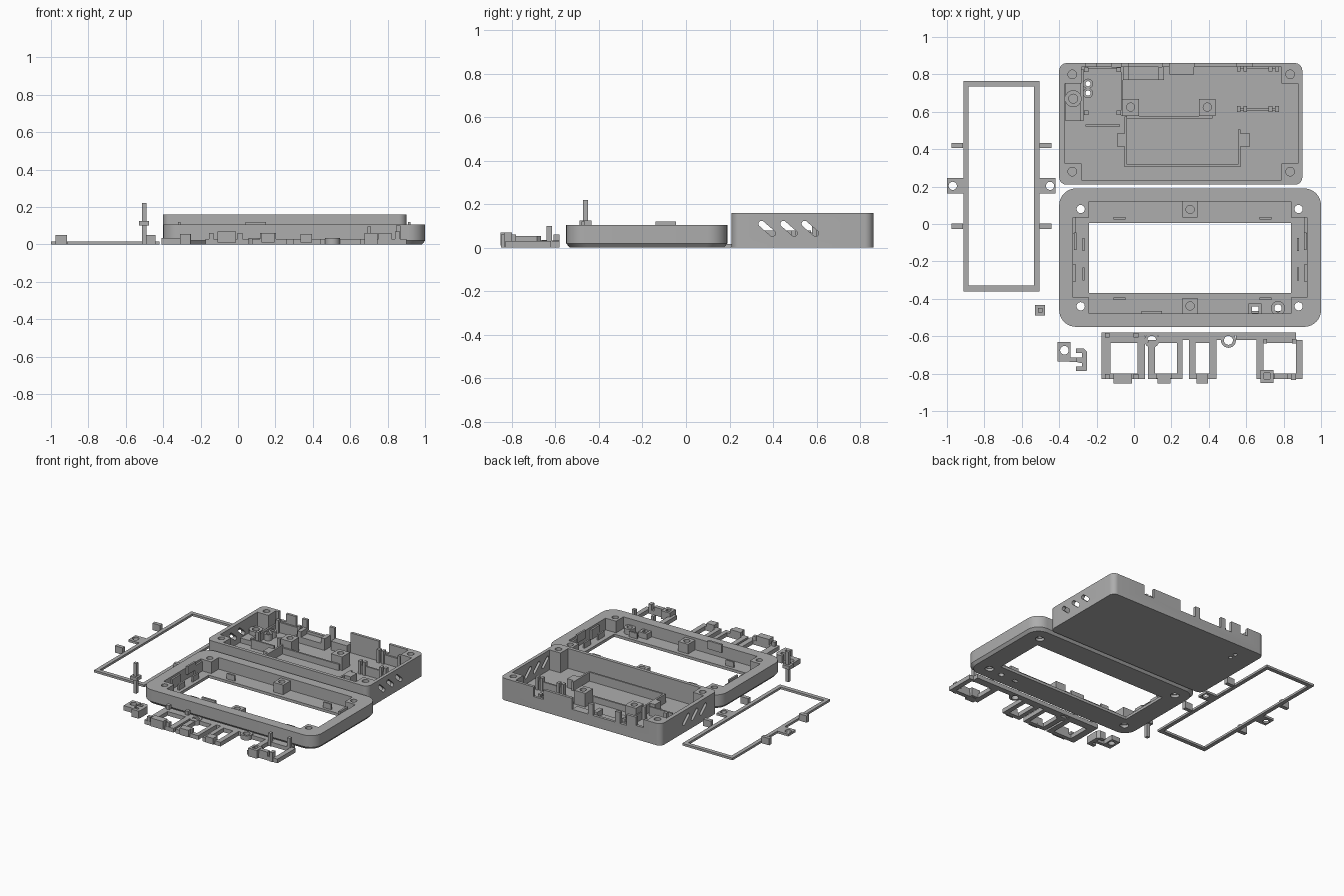
import bpy, bmesh, math
from mathutils import Matrix

mat = bpy.data.materials.new("plain grey")
mat.diffuse_color = (0.42, 0.42, 0.42, 1)


def finish(name, bm):
    bmesh.ops.remove_doubles(bm, verts=bm.verts, dist=1e-5)
    bmesh.ops.recalc_face_normals(bm, faces=bm.faces)
    me = bpy.data.meshes.new(name)
    bm.to_mesh(me)
    bm.free()
    me.materials.clear()
    me.materials.append(mat)
    ob = bpy.data.objects.new(name, me)
    bpy.context.collection.objects.link(ob)
    return ob


def rect(x0, x1, y0, y1, r=0.0):
    if r == 0:
        return [(x0, y0), (x1, y0), (x1, y1), (x0, y1)]
    pts = []
    for i, (cx, cy) in enumerate([(x1 - r, y1 - r), (x0 + r, y1 - r), (x0 + r, y0 + r), (x1 - r, y0 + r)]):
        for k in range(9):
            a = math.pi / 2 * (i + k / 8)
            pts.append((cx + r * math.cos(a), cy + r * math.sin(a)))
    return pts


def circle(x, y, r, n=24):
    return [(x + r * math.cos(2 * math.pi * k / n), y + r * math.sin(2 * math.pi * k / n)) for k in range(n)]


def notched(x0, x1, y0, y1, n):
    # rectangle with square bites at its corners, leaving screw posts
    return [(x0 + n, y0), (x1 - n, y0), (x1 - n, y0 + n), (x1, y0 + n), (x1, y1 - n), (x1 - n, y1 - n),
            (x1 - n, y1), (x0 + n, y1), (x0 + n, y1 - n), (x0, y1 - n), (x0, y0 + n), (x0 + n, y0 + n)]


def plate(name, outlines, z0, z1, matrix=None):
    # extruded flat profile; inner outlines become holes
    cu = bpy.data.curves.new(name, 'CURVE')
    cu.dimensions, cu.fill_mode, cu.extrude = '2D', 'BOTH', (z1 - z0) / 2
    for pts in outlines:
        s = cu.splines.new('POLY')
        s.points.add(len(pts) - 1)
        for p, (x, y) in zip(s.points, pts):
            p.co = (x, y, 0, 1)
        s.use_cyclic_u = True
    tmp = bpy.data.objects.new(name + "_profile", cu)
    bpy.context.collection.objects.link(tmp)
    dg = bpy.context.evaluated_depsgraph_get()
    me = bpy.data.meshes.new_from_object(tmp.evaluated_get(dg))
    bm = bmesh.new()
    bm.from_mesh(me)
    bpy.data.objects.remove(tmp)
    bmesh.ops.translate(bm, verts=bm.verts, vec=(0, 0, (z0 + z1) / 2))
    if matrix:
        bmesh.ops.transform(bm, matrix=matrix, verts=bm.verts)
    return finish(name, bm)


def boxes(name, items):
    bm = bmesh.new()
    for x0, x1, y0, y1, z0, z1 in items:
        m = Matrix.Translation(((x0 + x1) / 2, (y0 + y1) / 2, (z0 + z1) / 2)) @ \
            Matrix.Diagonal((x1 - x0, y1 - y0, z1 - z0, 1))
        bmesh.ops.create_cube(bm, size=1, matrix=m)
    me_ob = finish(name, bm)
    return me_ob


def cut(ob, cutter):
    m = ob.modifiers.new("cut", 'BOOLEAN')
    m.operation, m.solver, m.object = 'DIFFERENCE', 'EXACT', cutter
    bpy.context.view_layer.objects.active = ob
    bpy.ops.object.modifier_apply(modifier=m.name)
    bpy.data.objects.remove(cutter)


# ---- rear case: floor, walls with screw posts, vents and port notches
F = 0.015
shell = rect(-0.4, 0.9, 0.21, 0.86, 0.04)
plate("case_floor", [shell] + [circle(-0.246, y, 0.014, 16) for y in (0.70, 0.75)], 0, F)
wall = plate("case_wall", [shell, notched(-0.37, 0.876, 0.235, 0.84, 0.088)] +
             [circle(x, y, 0.023) for x in (-0.33, 0.835) for y in (0.28, 0.80)], F, 0.16)
to_yz = Matrix(((0, 0, 1, 0), (1, 0, 0, 0), (0, 1, 0, 0), (0, 0, 0, 1)))
for y in (0.372, 0.472, 0.570):
    m = to_yz @ Matrix.Translation((y, 0.088, 0)) @ Matrix.Rotation(math.radians(-41), 4, 'Z')
    cut(wall, plate("vent_cutter", [rect(-0.047, 0.047, -0.014, 0.014, 0.0139)], -0.6, 1.1, m))
cut(wall, boxes("port_cutter", [(a, b, 0.83, 0.9, z, 0.2) for a, b, z in (
    (0.55, 0.63, 0.09), (0.19, 0.32, 0.08), (-0.03, 0.15, 0.08), (-0.12, -0.07, 0.08), (-0.26, -0.2, 0.1))]))

# ---- parts standing on the case floor
boxes("battery_tray", [(-0.05, -0.037, 0.31, 0.575, F, 0.08), (-0.05, 0.57, 0.305, 0.318, F, 0.08),
                       (0.557, 0.57, 0.31, 0.505, F, 0.08), (-0.04, 0.42, 0.565, 0.578, F, 0.06),
                       (-0.09, -0.05, 0.415, 0.485, F, 0.08), (0.57, 0.62, 0.415, 0.485, F, 0.08)])
for x in (-0.018, 0.392):
    plate("board_boss", [rect(x - 0.045, x + 0.045, 0.578, 0.668), circle(x, 0.625, 0.022)], F, 0.115)
boxes("card_posts", [(x - 0.012, x + 0.012, y - 0.012, y + 0.012, F, 0.11)
                     for x in (-0.255, -0.082) for y in (0.595, 0.825)] +
      [(-0.26, -0.075, 0.52, 0.532, F, 0.08), (-0.285, -0.27, 0.55, 0.83, F, 0.07),
       (-0.07, -0.06, 0.58, 0.84, F, 0.07), (-0.25, -0.07, 0.828, 0.84, F, 0.09)])
boxes("sensor_holders", [(0.55, 0.77, y, y + 0.012, F, 0.08) for y in (0.608, 0.828)] +
      [(x - 0.01, x + 0.01, y, y + 0.03, F, 0.11) for x in (0.56, 0.595, 0.73, 0.765) for y in (0.6, 0.815)])
boxes("port_blocks", [(-0.055, 0.16, 0.77, 0.84, F, 0.06), (-0.06, -0.03, 0.77, 0.84, F, 0.1),
                      (0.13, 0.16, 0.77, 0.84, F, 0.1), (0.19, 0.32, 0.80, 0.85, F, 0.08)])
boxes("side_block", [(-0.365, -0.285, 0.55, 0.75, F, 0.05)])
plate("side_boss", [circle(-0.325, 0.67, 0.045), circle(-0.325, 0.67, 0.024)], 0.05, 0.08)
for y in (0.70, 0.75):
    plate("button_tube", [circle(-0.246, y, 0.027), circle(-0.246, y, 0.014, 16)], F, 0.06)

# ---- front bezel: chamfered face plate and hollow rim
outer = rect(-0.4, 1.0, -0.55, 0.19, 0.09)
window = rect(-0.24, 0.84, -0.37, 0.005)
screws = [(x, y) for x in (-0.285, 0.88) for y in (-0.44, 0.08)]
face = plate("bezel_face", [outer, window, rect(0.63, 0.665, -0.475, -0.44), circle(0.77, -0.45, 0.02)] +
             [circle(x, y, 0.03) for x, y in screws], 0, 0.02)
for v in face.data.vertices:
    dx, dy = v.co.x - 0.3, v.co.y + 0.18
    if v.co.z < 0.001 and min(0.7 - abs(dx), 0.37 - abs(dy)) < 0.035:
        v.co.x, v.co.y = 0.3 + dx * (1 - 0.016 / 0.7), -0.18 + dy * (1 - 0.016 / 0.37)
plate("bezel_rim", [outer, notched(-0.325, 0.925, -0.478, 0.12, 0.085)] +
      [circle(x, y, 0.022) for x, y in screws], 0.02, 0.105)

# ---- bezel details
for y in (0.078, -0.438):
    plate("bezel_boss", [rect(0.26, 0.34, y - 0.042, y + 0.042), circle(0.3, y, 0.022)], 0.02, 0.09)
ribs = [(x, x + 0.065, y, y + 0.012, 0.02, 0.06) for x in (-0.11, 0.67) for y in (0.025, -0.405)]
ribs += [(x - 0.006, x + 0.006, y, y + 0.07, 0.02, 0.06) for x in (-0.27, 0.877) for y in (-0.145, -0.302)]
ribs += [(x, x + 0.013, y, y + 0.095, 0.02, 0.09) for x in (-0.325, 0.912) for y in (-0.31, -0.05)]
boxes("bezel_ribs", ribs)
boxes("bezel_snaps", [(0.04, 0.15, -0.48, -0.465, 0.06, 0.12)] +
      [(x, x + 0.014, -0.14, -0.045, 0.06, 0.12) for x in (-0.322, 0.908)])
plate("square_guide", [rect(0.612, 0.683, -0.495, -0.425), rect(0.63, 0.665, -0.475, -0.44)], 0.02, 0.06)
plate("round_guide", [circle(0.77, -0.45, 0.038), circle(0.77, -0.45, 0.02)], 0.02, 0.06)

# ---- screen retaining frame
plate("screen_frame", [rect(-0.912, -0.506, -0.36, 0.765), rect(-0.884, -0.534, -0.33, 0.736)], 0, 0.016)
for x0, x1, cx in ((-1.0, -0.912, -0.969), (-0.506, -0.42, -0.449)):
    plate("frame_ear", [rect(x0, x1, 0.162, 0.247), circle(cx, 0.204, 0.022)], 0, 0.016)
boxes("frame_tabs", [(x, x + 0.062, y - 0.014, y + 0.014, 0, 0.05)
                     for x in (-0.976, -0.504) for y in (0.42, -0.012)])

# ---- plunger pin
boxes("plunger", [(-0.514, -0.49, -0.474, -0.45, 0, 0.22), (-0.53, -0.475, -0.489, -0.434, 0.1, 0.125)])

# ---- small latch
plate("latch_plate", [rect(-0.41, -0.34, -0.735, -0.632), circle(-0.372, -0.675, 0.023)], 0, 0.035)
boxes("latch_arm", [(-0.345, -0.29, -0.737, -0.715, 0, 0.035)])
arc = [(-0.31 + 0.06 * t, y) for t, y in ((0, -0.69), (0, -0.665), (0.7, -0.665), (1, -0.685), (1, -0.765),
       (0.95, -0.785), (0, -0.787), (0, -0.762), (0.55, -0.762), (0.55, -0.745), (0, -0.737),
       (0, -0.715), (0.55, -0.715), (0.55, -0.69))]
plate("latch_hook", [arc], 0, 0.055)

# ---- button strip: flexible loops hanging from one bar
H = 0.03
for x0, x1, a, b in ((-0.175, 0.06, -0.125, 0.02), (0.075, 0.26, 0.112, 0.23),
                     (0.295, 0.44, 0.328, 0.405), (0.655, 0.9, 0.692, 0.865)):
    plate("button_loop", [rect(x0, x1, -0.83, -0.62), rect(a, b, -0.8, -0.635)], 0, H)
boxes("strip_bar", [(-0.175, 0.055, -0.62, -0.58, 0, H), (0.13, 0.475, -0.62, -0.58, 0, H),
                    (0.545, 0.865, -0.62, -0.58, 0, H), (0.055, 0.145, -0.595, -0.58, 0, H),
                    (0.475, 0.545, -0.595, -0.58, 0, H)])
for x in (0.095, 0.505):
    plate("strip_eyelet", [circle(x, -0.622, 0.04), circle(x, -0.622, 0.024)], 0, H + 0.004)
boxes("button_caps", [(-0.11, -0.01, -0.852, -0.8, 0.01, 0.07), (0.125, 0.195, -0.852, -0.8, 0.01, 0.06),
                      (0.335, 0.395, -0.852, -0.8, 0.01, 0.055), (0.75, 0.82, -0.83, -0.8, 0, 0.06)])
boxes("strip_posts", [(x - 0.013, x + 0.013, y - 0.013, y + 0.013, 0, 0.06)
                      for x in (-0.143, 0.01) for y in (-0.595, -0.815)] +
      [(x - 0.012, x + 0.012, -0.825, -0.8, 0, 0.06) for x in (0.13, 0.192)] +
      [(0.692, 0.712, -0.64, -0.615, 0, 0.095), (0.845, 0.868, -0.64, -0.615, 0, 0.1),
       (0.84, 0.865, -0.835, -0.8, 0, 0.07)])
plate("button_socket", [rect(0.677, 0.747, -0.85, -0.78), rect(0.695, 0.727, -0.83, -0.797)], 0, 0.06)

# ---- smooth rounded corners, keep edges sharp
for ob in bpy.data.objects:
    ob.select_set(ob.type == 'MESH')
    bpy.context.view_layer.objects.active = ob
bpy.ops.object.shade_smooth_by_angle(angle=math.radians(30))
